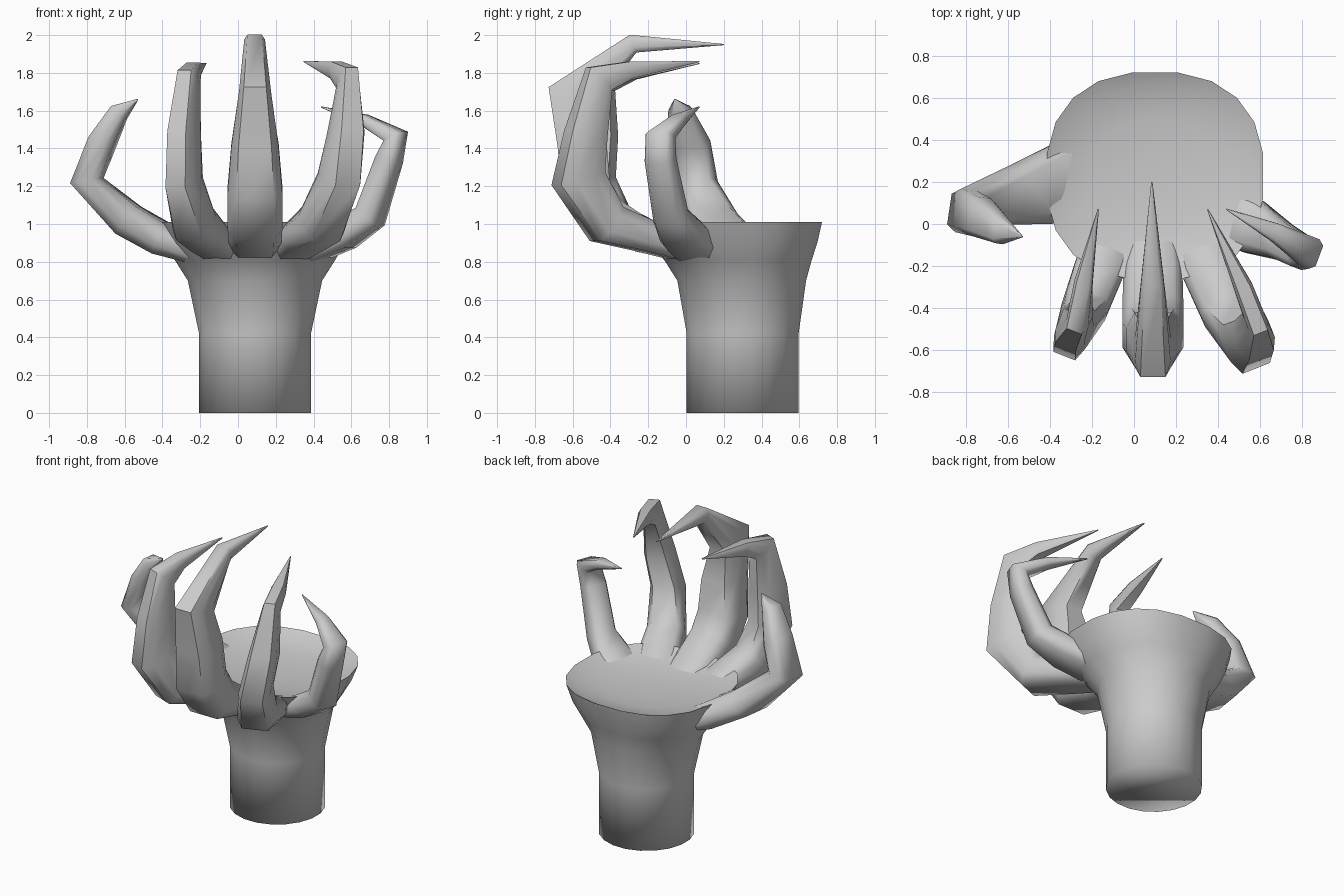
import bpy, math
from mathutils import Vector


def loft(name, rings, angle):
    """Skin equal-sized rings of points and cap both ends."""
    n = len(rings[0])
    verts = [p for r in rings for p in r]
    faces = [(i * n + j, i * n + (j + 1) % n, (i + 1) * n + (j + 1) % n, (i + 1) * n + j)
             for i in range(len(rings) - 1) for j in range(n)]
    faces.append(tuple(reversed(range(n))))
    faces.append(tuple(range((len(rings) - 1) * n, len(rings) * n)))
    me = bpy.data.meshes.new(name)
    me.from_pydata(verts, [], faces)
    ob = bpy.data.objects.new(name, me)
    bpy.context.collection.objects.link(ob)
    bpy.context.view_layer.objects.active = ob
    bpy.ops.object.select_all(action='DESELECT')
    ob.select_set(True)
    bpy.ops.object.mode_set(mode='EDIT')
    bpy.ops.mesh.select_all(action='SELECT')
    bpy.ops.mesh.normals_make_consistent(inside=False)
    bpy.ops.object.mode_set(mode='OBJECT')
    bpy.ops.object.shade_smooth_by_angle(angle=math.radians(angle))
    return ob


def oval(z, x0, x1, y0, y1, power=2.0, n=20):
    """Horizontal rounded ring filling the given bounds."""
    pts = []
    for k in range(n):
        a = 2 * math.pi * (k + 0.5) / n
        c, s = math.cos(a), math.sin(a)
        e = 2 / power
        pts.append(((x0 + x1) / 2 + (x1 - x0) / 2 * math.copysign(abs(c) ** e, c),
                    (y0 + y1) / 2 + (y1 - y0) / 2 * math.copysign(abs(s) ** e, s), z))
    return pts


# Flattened octagon used as the finger cross-section
SECTION = [(1, .45), (.7, 1), (-.7, 1), (-1, .45), (-1, -.45), (-.7, -1), (.7, -1), (1, -.45)]


def finger(name, side, stations):
    """Clawed finger: stations are (x, y, z, half width, half depth)."""
    side = Vector(side).normalized()
    pts = [Vector(s[:3]) for s in stations]
    rings = []
    for i, s in enumerate(stations):
        before = (pts[i] - pts[i - 1]).normalized() if i else Vector()
        after = (pts[i + 1] - pts[i]).normalized() if i < len(pts) - 1 else Vector()
        up = (before + after).cross(side).normalized()
        rings.append([pts[i] + side * s[3] * u + up * s[4] * v for u, v in SECTION])
    return loft(name, rings, 60)


# Wrist flaring into a cupped palm
loft("wrist_and_palm", [
    oval(0.00, -0.21, 0.39, 0.00, 0.60),
    oval(0.42, -0.21, 0.39, 0.00, 0.60),
    oval(0.70, -0.27, 0.45, -0.05, 0.64),
    oval(0.81, -0.34, 0.52, -0.12, 0.67, 2.2),
    oval(0.90, -0.38, 0.57, -0.20, 0.70, 2.4),
    oval(1.01, -0.42, 0.62, -0.27, 0.725, 2.4),
    oval(0.98, -0.36, 0.56, -0.20, 0.67, 2.2),
    oval(0.95, -0.20, 0.40, -0.05, 0.52),
    oval(0.94, -0.02, 0.20, 0.12, 0.33)], 95)

# Three front fingers
finger("middle_finger", (1, 0, 0), [
    (0.09, -0.04, 0.865, 0.12, 0.06), (0.09, -0.22, 0.935, 0.14, 0.09),
    (0.09, -0.42, 1.02, 0.145, 0.13), (0.09, -0.53, 1.18, 0.145, 0.135),
    (0.09, -0.55, 1.42, 0.125, 0.13), (0.09, -0.60, 1.68, 0.085, 0.135),
    (0.088, -0.28, 1.955, 0.055, 0.05), (0.085, 0.20, 1.95, 0.003, 0.003)])
finger("inner_right_finger", (0.93, 0.37, 0), [
    (0.28, -0.03, 0.865, 0.11, 0.06), (0.35, -0.20, 0.93, 0.13, 0.08),
    (0.44, -0.42, 1.00, 0.12, 0.11), (0.535, -0.57, 1.24, 0.10, 0.13),
    (0.57, -0.53, 1.48, 0.09, 0.10), (0.58, -0.46, 1.77, 0.05, 0.085),
    (0.52, -0.30, 1.815, 0.045, 0.045), (0.35, 0.07, 1.86, 0.003, 0.003)])
finger("inner_left_finger", (0.93, -0.37, 0), [
    (-0.09, -0.03, 0.865, 0.11, 0.06), (-0.16, -0.20, 0.93, 0.12, 0.08),
    (-0.23, -0.39, 1.00, 0.11, 0.11), (-0.285, -0.51, 1.22, 0.08, 0.13),
    (-0.285, -0.48, 1.48, 0.075, 0.11), (-0.26, -0.45, 1.76, 0.055, 0.085),
    (-0.24, -0.28, 1.81, 0.045, 0.045), (-0.17, 0.07, 1.85, 0.003, 0.003)])

# Small outer finger on the right
finger("little_finger", (0.35, 0.93, 0), [
    (0.40, 0.06, 0.86, 0.14, 0.06), (0.56, -0.01, 0.94, 0.13, 0.075),
    (0.70, -0.08, 1.04, 0.09, 0.075), (0.80, -0.135, 1.34, 0.08, 0.06),
    (0.835, -0.135, 1.465, 0.075, 0.055), (0.67, -0.04, 1.55, 0.045, 0.03),
    (0.44, 0.07, 1.62, 0.003, 0.003)])

# Thumb on the left
finger("thumb", (0.15, 1, 0), [
    (-0.22, 0.23, 0.85, 0.22, 0.06), (-0.40, 0.19, 0.92, 0.19, 0.085),
    (-0.58, 0.14, 1.02, 0.14, 0.09), (-0.80, 0.06, 1.23, 0.105, 0.08),
    (-0.72, 0.03, 1.43, 0.095, 0.07), (-0.63, -0.03, 1.59, 0.065, 0.05),
    (-0.53, -0.06, 1.66, 0.003, 0.003)])
